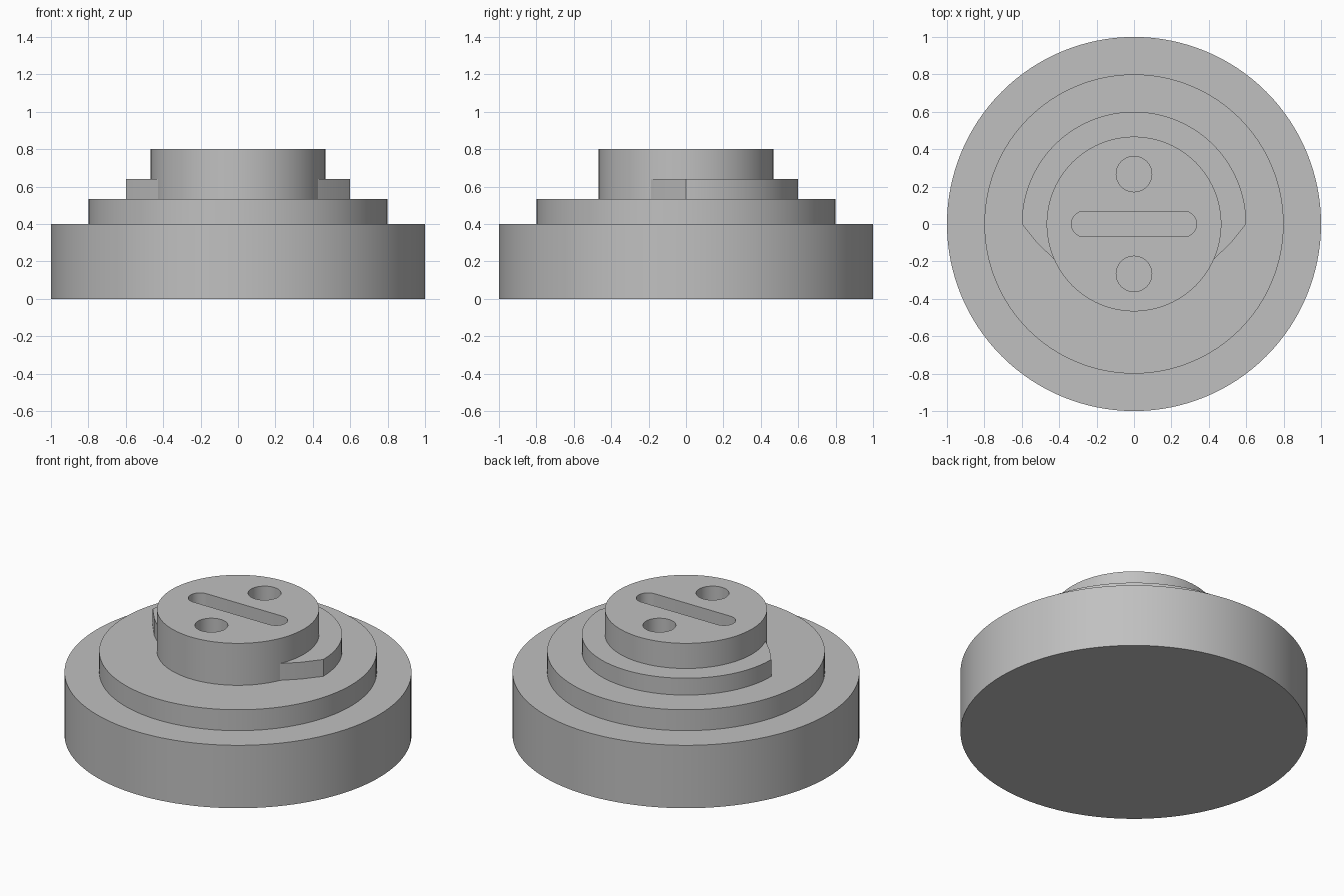
import bpy
import bmesh
from math import cos, sin, pi, radians, atan2

cube = bpy.data.objects.get("Cube")
if cube:
    bpy.data.objects.remove(cube, do_unlink=True)

SEGMENTS = 128
NECK_R, STEP_Z, TOP_Z = 0.467, 0.533, 0.8

grey = bpy.data.materials.new("plain grey")
grey.use_nodes = True
colour = (0.53, 0.53, 0.53, 1)
grey.diffuse_color = colour
grey.node_tree.nodes["Principled BSDF"].inputs["Base Color"].default_value = colour


def arc(radius, start, end, steps, cx=0, cy=0):
    """Points along an arc, angles in radians, both ends included."""
    angles = [start + (end - start) * i / steps for i in range(steps + 1)]
    return [(cx + radius * cos(a), cy + radius * sin(a)) for a in angles]


def circle(radius, steps=SEGMENTS, cx=0, cy=0):
    return arc(radius, 0, 2 * pi, steps, cx, cy)[:-1]


def loft(name, sections):
    """Join stacked outlines of equal length, given as (outline, z), into a solid."""
    bm = bmesh.new()
    rings = [[bm.verts.new((x, y, z)) for x, y in outline] for outline, z in sections]
    for low, high in zip(rings, rings[1:]):
        for i in range(len(low)):
            j = (i + 1) % len(low)
            bm.faces.new((low[i], low[j], high[j], high[i]))
    bm.faces.new(rings[0][::-1])
    bm.faces.new(rings[-1])
    bmesh.ops.recalc_face_normals(bm, faces=bm.faces)
    mesh = bpy.data.meshes.new(name)
    bm.to_mesh(mesh)
    bm.free()
    obj = bpy.data.objects.new(name, mesh)
    obj.data.materials.append(grey)
    bpy.context.collection.objects.link(obj)
    return obj


def activate(obj):
    bpy.ops.object.select_all(action='DESELECT')
    obj.select_set(True)
    bpy.context.view_layer.objects.active = obj


# Stepped round body: base, shoulder and neck
tiers = [(1, 0), (1, 0.4), (0.8, 0.4), (0.8, STEP_Z), (NECK_R, STEP_Z), (NECK_R, TOP_Z)]
body = loft("stepped_body", [(circle(r), z) for r, z in tiers])

# Sockets sunk into the neck: a central slot with a round hole on each side
slot_r, slot_x = 0.068, 0.267
slot = arc(slot_r, -pi / 2, pi / 2, 24, slot_x) + arc(slot_r, pi / 2, 3 * pi / 2, 24, -slot_x)
sockets = {"slot_cutter": slot}
for label, side in (("front", -1), ("back", 1)):
    sockets[label + "_hole_cutter"] = circle(0.095, 48, 0, side * 0.267)

activate(body)
for name, outline in sockets.items():
    cutter = loft(name, [(outline, STEP_Z), (outline, TOP_Z + 0.1)])
    cutter.hide_render = True
    cut = body.modifiers.new(name, 'BOOLEAN')
    cut.operation = 'DIFFERENCE'
    cut.solver = 'EXACT'
    cut.object = cutter
    bpy.ops.object.modifier_apply(modifier=cut.name)
    bpy.data.objects.remove(cutter, do_unlink=True)

# Half collar wrapped around the back of the neck, tapering in at both ends
tip = (0.42, -0.195)
mid = (0.518, -0.102)
tip_angle = atan2(tip[1], tip[0])
collar_outline = (
    [tip, mid]
    + arc(0.6, 0, pi, 64)
    + [(-mid[0], mid[1]), (-tip[0], tip[1])]
    + arc(NECK_R - 0.02, pi - tip_angle, tip_angle, 64)
)
collar = loft("half_collar", [(collar_outline, STEP_Z), (collar_outline, 0.64)])

for obj in (body, collar):
    activate(obj)
    bpy.ops.object.shade_smooth_by_angle(angle=radians(25))
